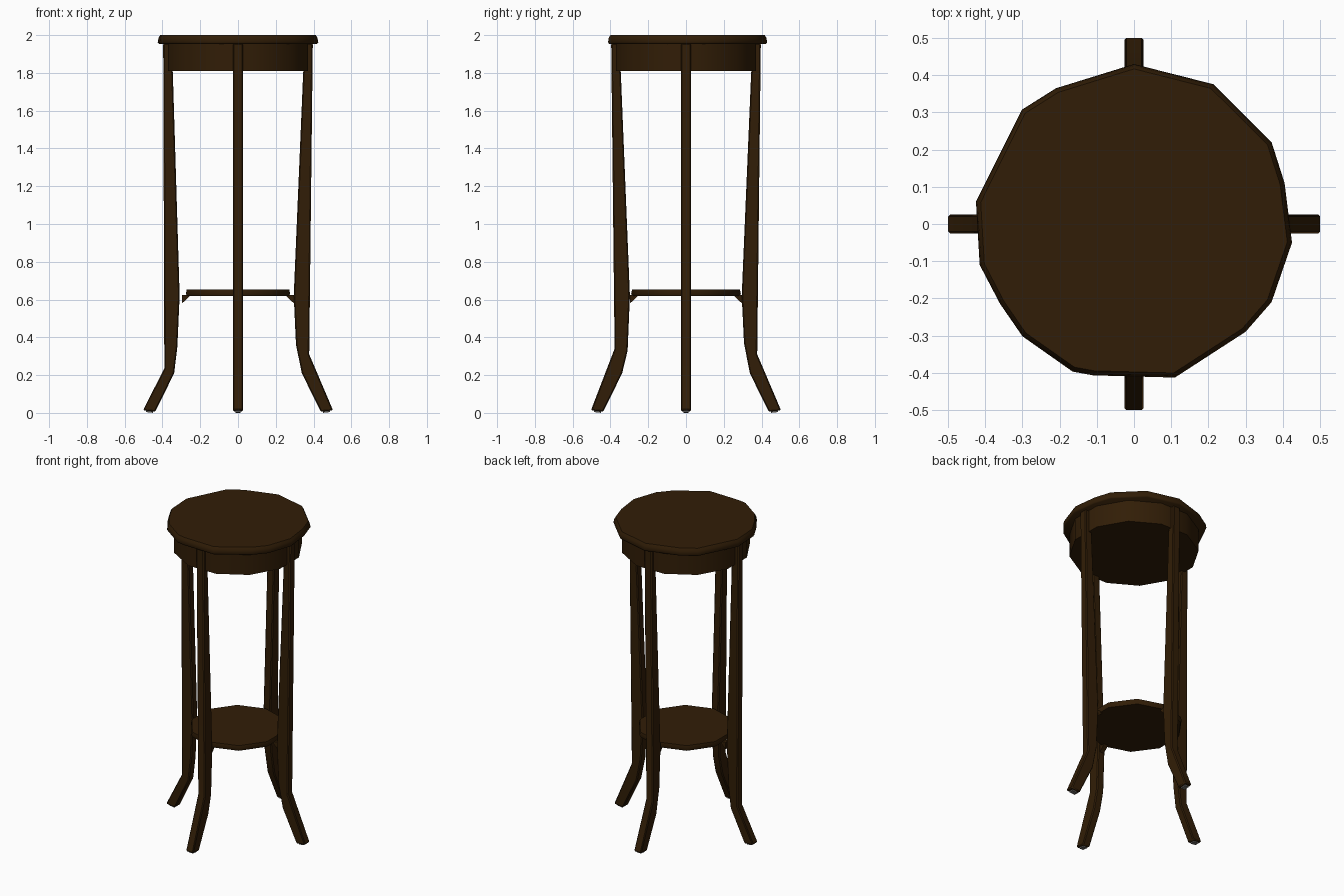
import bpy, bmesh, math

if "Cube" in bpy.data.objects:
    bpy.data.objects.remove(bpy.data.objects["Cube"])

def material(name, col):
    m = bpy.data.materials.new(name)
    m.diffuse_color = (*col, 1)
    m.use_nodes = True
    m.node_tree.nodes["Principled BSDF"].inputs["Base Color"].default_value = m.diffuse_color
    return m

WOOD = material("dark brown wood", (0.031, 0.0125, 0.002))
METAL = material("dull grey metal", (0.16, 0.15, 0.14))

def finish(bm, name, mat, angle=35):
    bmesh.ops.recalc_face_normals(bm, faces=bm.faces)
    me = bpy.data.meshes.new(name)
    bm.to_mesh(me)
    bm.free()
    me.materials.append(mat)
    ob = bpy.data.objects.new(name, me)
    bpy.context.collection.objects.link(ob)
    bpy.ops.object.select_all(action='DESELECT')
    ob.select_set(True)
    bpy.context.view_layer.objects.active = ob
    bpy.ops.object.shade_smooth_by_angle(angle=math.radians(angle))
    return ob

def loft(name, outline, levels, mat=WOOD, angle=35):
    """Stack scaled copies of an outline; levels are (scale, z)."""
    bm = bmesh.new()
    rings = [[bm.verts.new((x * s, y * s, z)) for x, y in outline] for s, z in levels]
    n = len(outline)
    bm.faces.new(rings[0])
    bm.faces.new(rings[-1])
    for a, b in zip(rings, rings[1:]):
        for i in range(n):
            j = (i + 1) % n
            bm.faces.new((a[i], a[j], b[j], b[i]))
    return finish(bm, name, mat, angle)

def ngon(n, r, turn=0.0):
    return [(r * math.cos(turn + 2 * math.pi * i / n),
             r * math.sin(turn + 2 * math.pi * i / n)) for i in range(n)]

def prism(name, profile, width, angle, mat=WOOD, bevel=0.0):
    """Extrude an (outward, z) profile sideways, then turn it about z."""
    bm = bmesh.new()
    c, s = math.cos(angle), math.sin(angle)
    sides = [[bm.verts.new((r * c - w * s, r * s + w * c, z)) for r, z in profile]
             for w in (-width / 2, width / 2)]
    n = len(profile)
    bm.faces.new(sides[0])
    bm.faces.new(sides[1])
    for i in range(n):
        j = (i + 1) % n
        bm.faces.new((sides[0][i], sides[0][j], sides[1][j], sides[1][i]))
    ob = finish(bm, name, mat)
    if bevel:
        b = ob.modifiers.new("soft edges", 'BEVEL')
        b.width, b.segments, b.limit_method = bevel, 1, 'ANGLE'
        b.angle_limit = math.radians(60)
    return ob

# Hand-cut round top with a sloped rim
top_outline = [(0, .43), (-.21, .365), (-.302, .307), (-.425, .06), (-.415, -.11),
               (-.36, -.215), (-.30, -.302), (-.165, -.397), (-.11, -.407), (.11, -.413),
               (.30, -.29), (.37, -.21), (.425, -.05), (.405, .11), (.37, .22), (.213, .376)]
loft("table_top", top_outline, [(0.985, 1.953), (1.0, 1.962), (0.99, 1.985), (0.97, 2.0)], angle=60)

# Apron drum under the top, closed below
loft("apron", ngon(12, 0.384, math.radians(15)), [(1.0, 1.81), (1.0, 1.958)])

# Lower shelf
loft("shelf", ngon(10, 0.290, math.radians(18)),
     [(0.98, 0.618), (1.0, 0.630), (0.985, 0.652)], angle=60)

# Four legs with splayed feet: outer knee height, inner knee height, inner reach, outer reach
for name, deg, out_z, in_z, inner, outer in (
        ("right", 0, .31, .36, .295, .377), ("back", 90, .31, .37, .295, .377),
        ("left", 180, .235, .35, .309, .390), ("front", 270, .34, .33, .297, .378)):
    a = math.radians(deg)
    profile = [(.396, 1.956), (outer, out_z), (.503, .014), (.438, .006),
               (.338, .21), (inner + .012, in_z), (inner, .62), (.345, 1.80), (.358, 1.956)]
    prism(name + "_leg", profile, .052, a, bevel=.006)
    # Small glide under the foot
    prism(name + "_foot_glide", [(.486, .014), (.486, .004), (.450, 0), (.450, .010)],
          .028, a, METAL)
    # Little bracket that ties the shelf to the leg
    prism(name + "_shelf_bracket",
          [(.25, .625), (.296, .625), (.296, .58), (.275, .60)], .03, a)

# Tiny drawer pulls on the apron
for name, y in (("front", -1), ("back", 1)):
    bm = bmesh.new()
    bmesh.ops.create_icosphere(bm, subdivisions=1, radius=.009)
    bmesh.ops.translate(bm, verts=bm.verts, vec=(.264, y * .264, 1.885))
    finish(bm, name + "_pull", WOOD)
